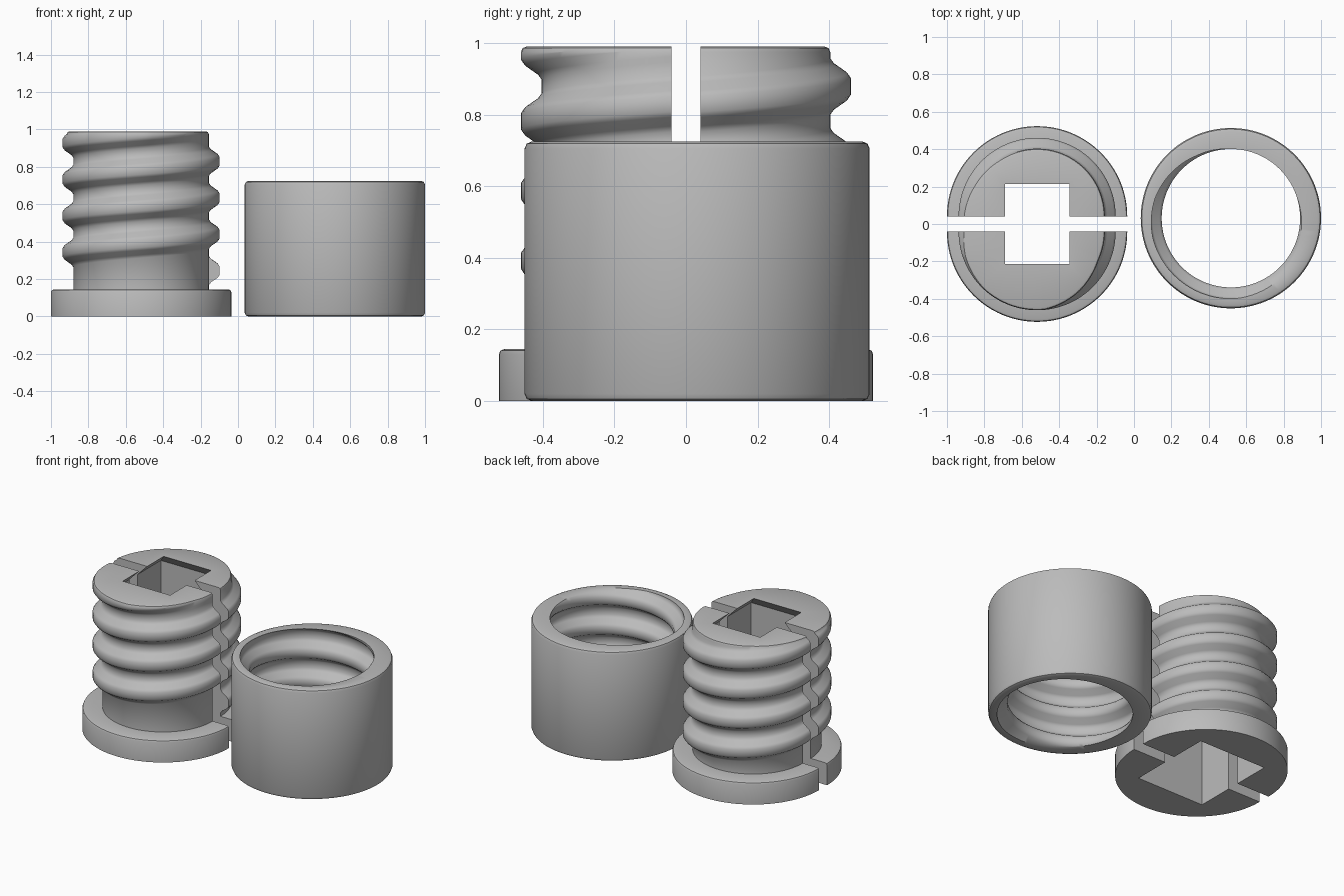
import bpy, bmesh, math

if "Cube" in bpy.data.objects:
    bpy.data.objects.remove(bpy.data.objects["Cube"])

PITCH = 0.195
# thread cross-section: (offset along axis, share of full height)
HALF = [(-0.078, 0), (-0.062, 0.2), (-0.037, 0.82), (-0.022, 1)]
RIDGE = HALF + [(-d, h) for d, h in reversed(HALF)]

grey = bpy.data.materials.new("grey plastic")
grey.diffuse_color = (0.5, 0.5, 0.5, 1)
grey.use_nodes = True
grey.node_tree.nodes["Principled BSDF"].inputs["Base Color"].default_value = grey.diffuse_color


def ridge_height(d):
    for (a, ha), (b, hb) in zip(RIDGE, RIDGE[1:]):
        if a <= d <= b:
            return ha + (hb - ha) * (d - a) / (b - a)
    return 0


def thread(t, core, depth, start, turns, z0, z1, fade=lambda t, k: 1):
    """Radius/height points of a threaded wall at angle t, from z0 up to z1."""
    centres = [(start + PITCH * (t / math.tau + k), fade(t, k)) for k in turns]

    def point(z):
        z = min(max(z, z0), z1)
        return core + depth * max(f * ridge_height(z - c) for c, f in centres), z

    return [point(z) for z in [z0] + [c + d for c, _ in centres for d, _ in RIDGE] + [z1]]


def loft(name, section, t0, t1, steps, centre, closed):
    """Sweep a closed section, given as (radius, z) points per angle, about an axis."""
    bm = bmesh.new()
    cols = []
    for i in range(steps + 1):
        t = t0 + (t1 - t0) * i / steps
        cols.append([bm.verts.new((centre[0] + r * math.cos(t), centre[1] + r * math.sin(t), z))
                     for r, z in section(t)])
    n = len(cols[0])
    for a, b in zip(cols, cols[1:]):
        for j in range(n):
            k = (j + 1) % n
            bm.faces.new((a[j], b[j], b[k], a[k]))
    if not closed:
        bm.faces.new(cols[0])
        bm.faces.new(cols[-1][::-1])
    bmesh.ops.remove_doubles(bm, verts=bm.verts, dist=0.0003)
    bmesh.ops.dissolve_degenerate(bm, edges=bm.edges, dist=0.0001)
    bmesh.ops.recalc_face_normals(bm, faces=bm.faces)
    me = bpy.data.meshes.new(name)
    bm.to_mesh(me)
    bm.free()
    me.materials.append(grey)
    ob = bpy.data.objects.new(name, me)
    bpy.context.collection.objects.link(ob)
    bpy.ops.object.select_all(action='DESELECT')
    ob.select_set(True)
    bpy.context.view_layer.objects.active = ob
    bpy.ops.object.shade_smooth_by_angle(angle=math.radians(43))
    return ob


def run_out(t, k):
    """The last turn fades into the shaft near the top."""
    if k < 3:
        return 1
    return min(1, max(0, (math.radians(335) - t) / math.radians(60)))


def bolt_section(t):
    wall = thread(t, 0.362, 0.058, 0.245, range(4), 0.145, 0.975, run_out)
    r = wall[-1][0]
    # square socket, wide below and narrowing just under the top face
    square = 1 / max(abs(math.cos(t)), abs(math.sin(t)))
    wide, narrow = 0.244 * square, 0.1725 * square
    return ([(wide, 0), (0.482, 0), (0.482, 0.13), (0.4775, 0.1405), (0.467, 0.145)] + wall
            + [(r - 0.0045, 0.9855), (r - 0.015, 0.99), (narrow, 0.99), (wide, 0.917)])


def nut_section(t):
    wall = thread(t, 0.37, 0.06, 0.013, range(-1, 5), 0, 0.725)
    b, s = 0.02, 0.006
    return wall + [(0.482 - b, 0.725), (0.482 - s, 0.725 - s), (0.482, 0.725 - b),
                   (0.482, b), (0.482 - s, s), (0.482 - b, 0)]


# split threaded bolt: two halves set slightly apart
loft("bolt_back_half", bolt_section, 0, math.pi, 64, (-0.518, 0.041), False)
loft("bolt_front_half", bolt_section, math.pi, math.tau, 64, (-0.518, -0.041), False)
# sleeve nut with internal thread
loft("sleeve_nut", nut_section, 0, math.tau, 128, (0.518, 0.031), True)
